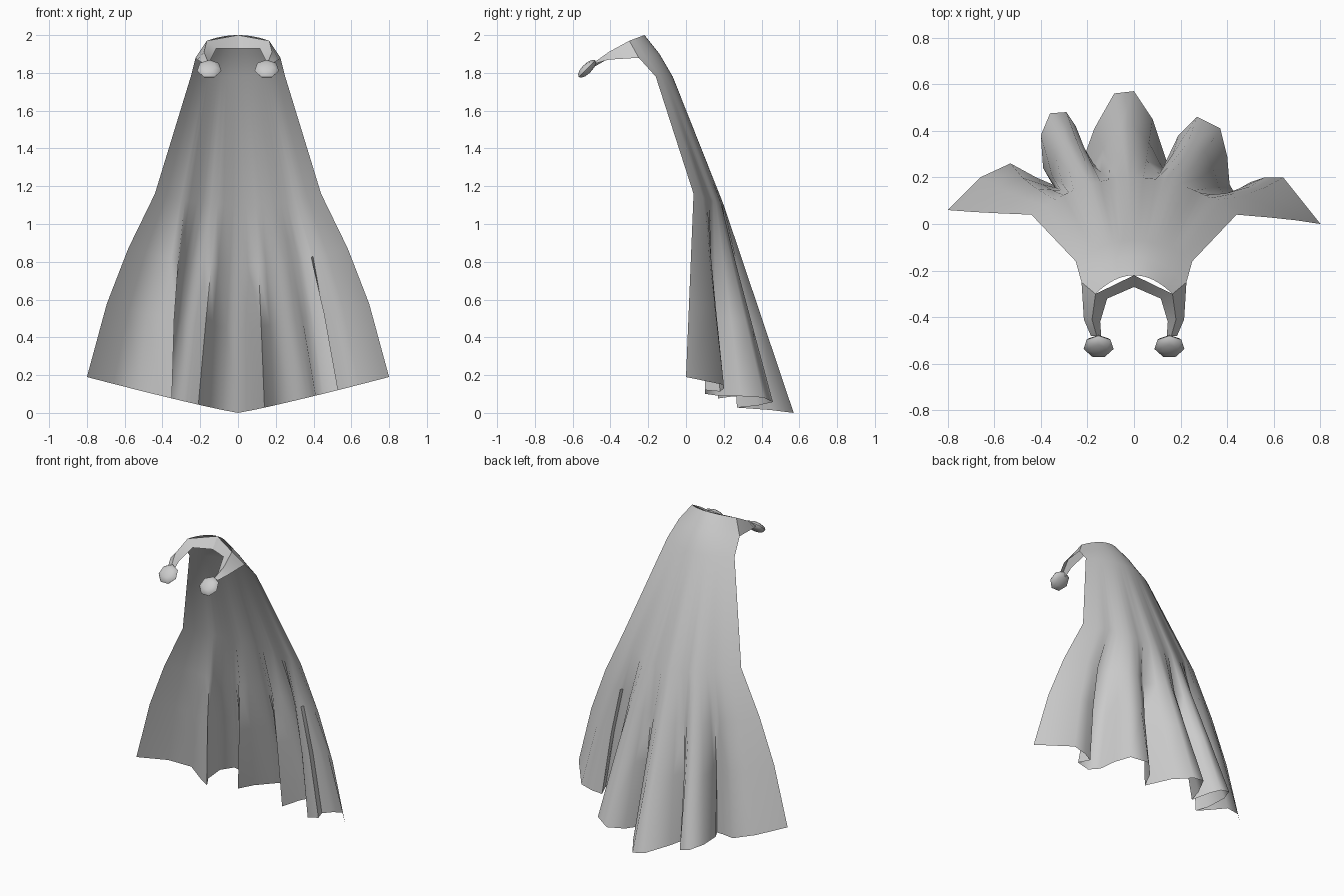
import bpy, math
from mathutils import Vector, Matrix

old_cube = bpy.data.objects.get("Cube")
if old_cube:
    bpy.data.objects.remove(old_cube, do_unlink=True)

cloth_grey = bpy.data.materials.new("cloth_grey")
cloth_grey.use_nodes = True
colour = (0.6, 0.6, 0.6, 1)
cloth_grey.diffuse_color = colour
cloth_grey.node_tree.nodes["Principled BSDF"].inputs["Base Color"].default_value = colour


def make_object(name, verts, faces, angle):
    mesh = bpy.data.meshes.new(name)
    mesh.from_pydata(verts, [], faces)
    mesh.validate()
    mesh.materials.append(cloth_grey)
    obj = bpy.data.objects.new(name, mesh)
    bpy.context.collection.objects.link(obj)
    bpy.ops.object.select_all(action='DESELECT')
    obj.select_set(True)
    bpy.context.view_layer.objects.active = obj
    bpy.ops.object.shade_smooth_by_angle(angle=math.radians(angle))
    return obj


def grid_faces(rows, columns):
    faces = []
    for r in range(rows - 1):
        for c in range(columns - 1):
            a = r * columns + c
            faces.append((a, a + columns, a + columns + 1, a + 1))
    return faces


# Pleated hem outline, from the right edge to the left edge
hem = [(-.8, .06), (-.66, .2), (-.53, .26), (-.42, .2), (-.35, .17), (-.39, .24),
       (-.4, .38), (-.36, .475), (-.29, .48), (-.25, .42), (-.21, .3), (-.17, .41),
       (-.085, .56), (0, .57), (.08, .45), (.14, .27), (.19, .38), (.27, .46),
       (.37, .41), (.4, .29), (.41, .17), (.45, .1), (.53, .1), (.5, .18),
       (.56, .2), (.64, .2), (.8, 0)]
hem = [Vector((x, y, 0.19 * (abs(x) / 0.8) ** 1.1)) for x, y in hem]

# Each column's share of the cloth width, from -1 to 1, measured along the hem
lengths = [0]
for a, b in zip(hem, hem[1:]):
    lengths.append(lengths[-1] + (b - a).length)
middle = lengths[13]
shares = [(s - middle) / (middle if s < middle else lengths[-1] - middle) for s in lengths]

# Smooth upper rows: half width, centre y, edge y, centre z, edge z
upper_rows = [(.165, -.22, -.3, 2, 1.97), (.225, -.14, -.25, 1.9, 1.88),
              (.25, -.07, -.16, 1.78, 1.78), (.44, .2, .04, 1.1, 1.16)]
verts = []
for half, y_mid, y_edge, z_mid, z_edge in upper_rows:
    for u in shares:
        verts.append(Vector((half * u, y_mid + (y_edge - y_mid) * u * u,
                             z_mid + (z_edge - z_mid) * u * u)))

# Lower rows: the pleats open steadily down to the hem
waist = verts[-len(hem):]
for t in (0.3, 0.6, 1):
    for top, bottom, u in zip(waist, hem, shares):
        point = top.lerp(bottom, t)
        point.x += 0.16 * t * (1 - t) * u * abs(u)
        verts.append(point)
make_object("cape", verts, grid_faces(len(upper_rows) + 3, len(hem)), 70)

# Collar and shoulder straps: inner rim, ridge and outer rim, mirrored
strap = [((.115, -.32, 1.93), (.165, -.3, 1.97), (.225, -.25, 1.88)),
         ((.145, -.42, 1.87), (.18, -.41, 1.91), (.215, -.41, 1.87)),
         ((.14, -.49, 1.83), (.16, -.48, 1.86), (.185, -.48, 1.85))]
for side, name in ((1, "left"), (-1, "right")):
    points = [Vector((x * side, y, z)) for station in strap for x, y, z in station]
    points += [Vector((0, -.27, 1.93)), Vector((0, -.22, 2))]
    faces = grid_faces(3, 3) + [(9, 0, 1, 10)]
    if side < 0:
        faces = [f[::-1] for f in faces]
    make_object(name + "_collar_strap", points, faces, 60)

    # Flattened round clasp at the end of the strap
    bpy.ops.mesh.primitive_uv_sphere_add(segments=7, ring_count=6, radius=1)
    clasp = bpy.context.object
    clasp.name = name + "_clasp"
    clasp.data.transform(Matrix.Translation((.152 * side, -.526, 1.82))
                         @ Matrix.Rotation(math.radians(45), 4, 'X')
                         @ Matrix.Diagonal((.066, .066, .026, 1)))
    clasp.data.materials.append(cloth_grey)
    bpy.ops.object.shade_smooth_by_angle(angle=math.radians(60))
